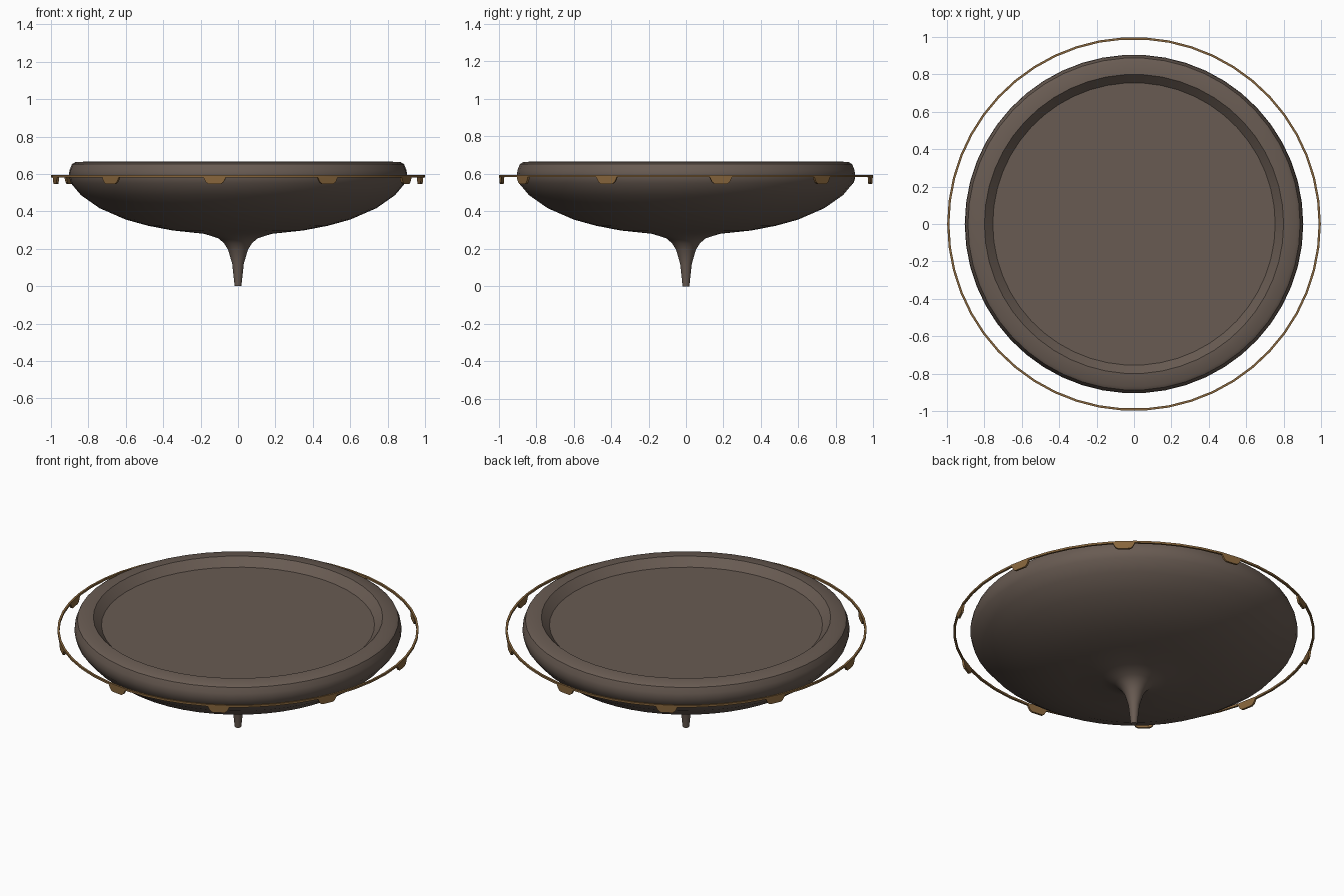
import bpy, math

if "Cube" in bpy.data.objects:
    bpy.data.objects.remove(bpy.data.objects["Cube"])

def material(name, color):
    m = bpy.data.materials.new(name)
    m.diffuse_color = (*color, 1)
    m.use_nodes = True
    m.node_tree.nodes["Principled BSDF"].inputs["Base Color"].default_value = m.diffuse_color
    return m

wood = material("dark_brown", (0.14, 0.105, 0.085))
brass = material("brass", (0.24, 0.13, 0.045))

def add_mesh(name, verts, faces, mat, smooth=None):
    me = bpy.data.meshes.new(name)
    me.from_pydata(verts, [], faces)
    me.materials.append(mat)
    ob = bpy.data.objects.new(name, me)
    bpy.context.collection.objects.link(ob)
    if smooth:
        bpy.ops.object.select_all(action='DESELECT')
        ob.select_set(True)
        bpy.context.view_layer.objects.active = ob
        bpy.ops.object.shade_smooth_by_angle(angle=math.radians(smooth))
    return ob

def lathe(name, profile, n, mat, closed=False, smooth=35):
    # spin a (radius, z) outline listed outer side going up
    verts = []
    for r, z in profile:
        for i in range(n):
            a = 2 * math.pi * (i + 0.5) / n - math.pi / 2
            verts.append((r * math.cos(a), r * math.sin(a), z))
    k = len(profile)
    faces = []
    for j in range(k if closed else k - 1):
        q = (j + 1) % k
        for i in range(n):
            t = (i + 1) % n
            faces.append((j * n + i, j * n + t, q * n + t, q * n + i))
    if not closed:
        faces.append(tuple(reversed(range(n))))
        faces.append(tuple(range((k - 1) * n, k * n)))
    return add_mesh(name, verts, faces, mat, smooth)

# Bowl with tapered stem, rounded side and recessed top
lathe("bowl_body", [
    (0.018, 0), (0.031, 0.12), (0.053, 0.195), (0.075, 0.23), (0.105, 0.256),
    (0.18, 0.28), (0.35, 0.298), (0.48, 0.323), (0.6, 0.356), (0.74, 0.417),
    (0.84, 0.487), (0.893, 0.55), (0.905, 0.59), (0.901, 0.62),
    (0.888, 0.652), (0.87, 0.663), (0.80, 0.667), (0.755, 0.62)], 50, wood)

# Thin floating ring
R, T = 0.999, 0.012
lathe("ring", [(R, 0.582), (R, 0.594), (R - T, 0.594), (R - T, 0.582)],
      50, brass, closed=True)

# Ten rounded tabs hanging from the ring
half = [(0.062, 0.586), (0.056, 0.572), (0.047, 0.556), (0.034, 0.547)]
outline = half + [(-x, z) for x, z in reversed(half)]
m = len(outline)
for k in range(10):
    a = math.radians(-97.2 + 36 * k)
    c, s = math.cos(a), math.sin(a)
    verts = [(r * c - x * s, r * s + x * c, z)
             for r in (0.997, 0.985) for x, z in outline]
    faces = [tuple(reversed(range(m))), tuple(range(m, 2 * m))]
    faces += [(i, (i + 1) % m, m + (i + 1) % m, m + i) for i in range(m)]
    add_mesh(f"ring_tab_{k + 1}", verts, faces, brass)
